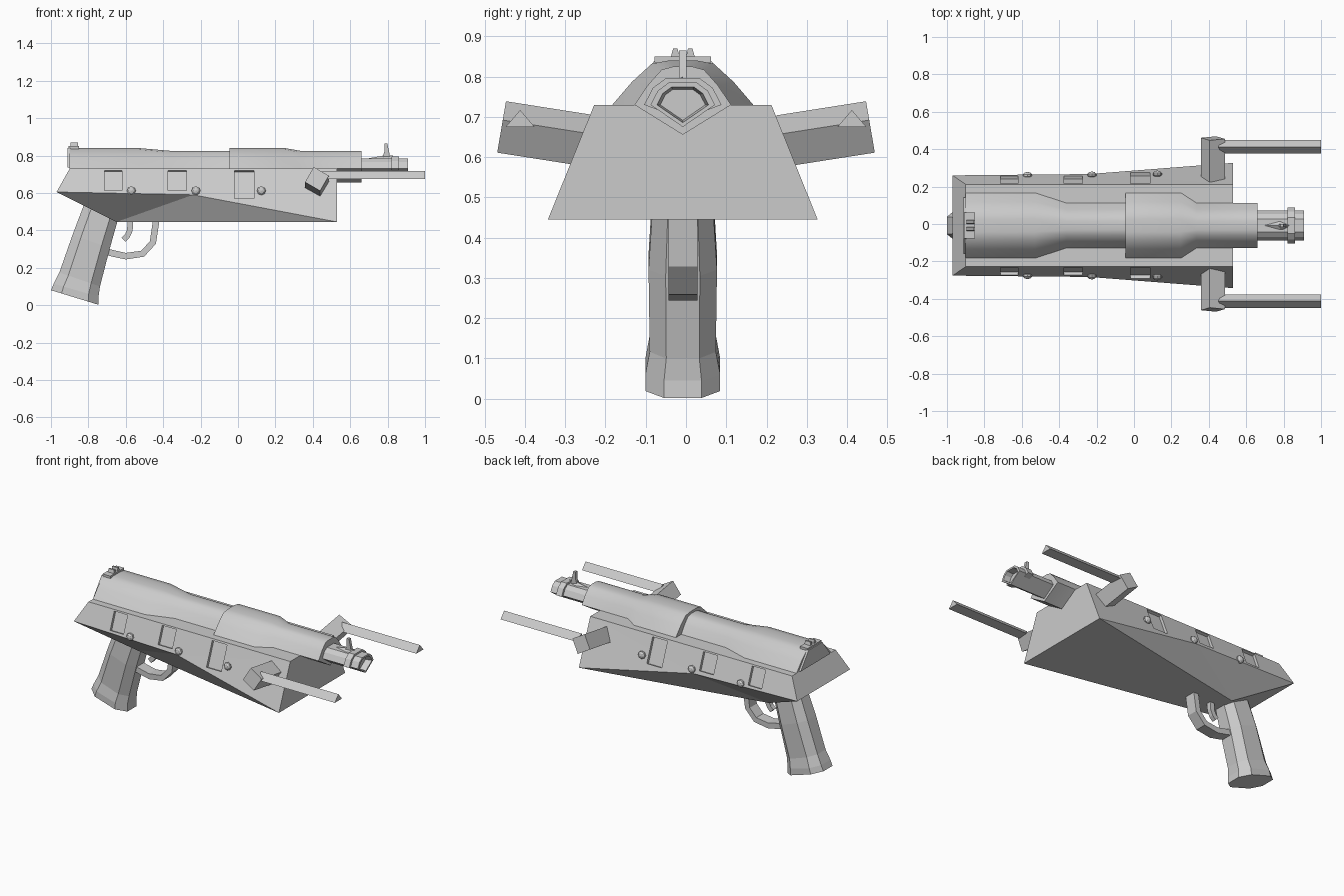
import bpy, bmesh, math
from mathutils import Matrix, Vector

if "Cube" in bpy.data.objects:
    bpy.data.objects.remove(bpy.data.objects["Cube"])

OFF = -0.008  # slight sideways offset of the central parts
grey = bpy.data.materials.new("grey metal")
grey.diffuse_color = (0.6, 0.6, 0.6, 1)
grey.use_nodes = True
grey.node_tree.nodes["Principled BSDF"].inputs["Base Color"].default_value = grey.diffuse_color


def finish(name, bm, smooth=None):
    bmesh.ops.recalc_face_normals(bm, faces=bm.faces)
    me = bpy.data.meshes.new(name)
    bm.to_mesh(me)
    bm.free()
    ob = bpy.data.objects.new(name, me)
    bpy.context.collection.objects.link(ob)
    me.materials.append(grey)
    if smooth:
        bpy.ops.object.select_all(action='DESELECT')
        ob.select_set(True)
        bpy.context.view_layer.objects.active = ob
        bpy.ops.object.shade_smooth_by_angle(angle=math.radians(smooth))
    return ob


def loft(name, loops, smooth=None):
    """Skin a list of equal-length closed loops and cap the ends."""
    bm = bmesh.new()
    rings = [[bm.verts.new(p) for p in lp] for lp in loops]
    n = len(rings[0])
    for a, b in zip(rings, rings[1:]):
        for i in range(n):
            j = (i + 1) % n
            bm.faces.new((a[i], a[j], b[j], b[i]))
    bm.faces.new(rings[0])
    bm.faces.new(rings[-1])
    return finish(name, bm, smooth)


def box(name, x0, x1, y0, y1, z0, z1):
    return loft(name, [[(x, y0, z0), (x, y1, z0), (x, y1, z1), (x, y0, z1)] for x in (x0, x1)])


def strip(name, path, half_w, thick):
    """Flat bar following a path in the x-z plane."""
    pts = [Vector(p) for p in path]
    loops = []
    for i, p in enumerate(pts):
        t = (pts[min(i + 1, len(pts) - 1)] - pts[max(i - 1, 0)]).normalized()
        n = Vector((-t.y, t.x)) * thick / 2
        a, b = p + n, p - n
        loops.append([(a.x, OFF - half_w, a.y), (a.x, OFF + half_w, a.y),
                      (b.x, OFF + half_w, b.y), (b.x, OFF - half_w, b.y)])
    return loft(name, loops)


# Wedge-shaped receiver: deck, flared sides, undercut belly
bm = bmesh.new()
V = {}
for s in (-1, 1):
    for key, p in {"top_r": (-.90, .22, .73), "top_f": (.53, .22, .73), "edge_r": (-.97, .268, .605),
                   "edge_m": (-.24, .275, .59), "edge_f": (.53, .335, .445),
                   "bot_r": (-.65, .10, .445)}.items():
        V[key, s] = bm.verts.new((p[0], OFF + s * p[1], p[2]))
for s in (-1, 1):
    for keys in (("top_r", "top_f", "edge_m"), ("top_f", "edge_f", "edge_m"), ("top_r", "edge_m", "edge_r"),
                 ("edge_r", "edge_m", "bot_r"), ("edge_m", "edge_f", "bot_r")):
        bm.faces.new([V[k, s] for k in keys])
for a, b in (("top_r", "top_f"), ("top_f", "edge_f"), ("edge_f", "bot_r"),
             ("bot_r", "edge_r"), ("edge_r", "top_r")):
    bm.faces.new((V[a, -1], V[b, -1], V[b, 1], V[a, 1]))
receiver = finish("receiver", bm)

# Shallow recesses in both sides
bm = bmesh.new()
for s in (-1, 1):
    for x0, x1, z0 in ((-.715, -.62, .61), (-.375, -.275, .61), (-.02, .085, .565)):
        y_mid = OFF + s * (.22 + (.73 - (z0 + .725) / 2) * .4)
        m = (Matrix.Translation(((x0 + x1) / 2, y_mid, (z0 + .725) / 2))
             @ Matrix.Rotation(s * math.radians(21), 4, 'X')
             @ Matrix.Diagonal((x1 - x0, .036, .725 - z0, 1)))
        bmesh.ops.create_cube(bm, size=1, matrix=m)
cutter = finish("recess_cutter", bm)
cutter.hide_render = True
cutter.hide_viewport = True
mod = receiver.modifiers.new("recesses", 'BOOLEAN')
mod.operation = 'DIFFERENCE'
mod.solver = 'EXACT'
mod.object = cutter

# Bolts along the side edges
for s in (-1, 1):
    for i, (x, y) in enumerate(((-.57, .268), (-.225, .27), (.125, .275))):
        bm = bmesh.new()
        bmesh.ops.create_uvsphere(bm, u_segments=8, v_segments=5, radius=.025, matrix=Matrix.Translation(
            (x, OFF + s * y, .612)) @ Matrix.Diagonal((1, .75, 1, 1)) @ Matrix.Rotation(math.pi / 2, 4, 'X'))
        finish("bolt", bm)


# Upper barrel housing with two wide sections
def barrel_loop(x, w, top):
    half = [(w, .73), (.72 * w, .73 + (top - .73) * .52), (.44 * w, top - .008), (.2 * w, top)]
    pts = half + [(-y, z) for y, z in reversed(half)] + [(0, .73 - .62 * w)]
    return [(x, OFF + y, z) for y, z in pts]


loft("barrel_housing", [barrel_loop(*p) for p in (
    (-.90, .175, .84), (-.53, .175, .84), (-.36, .12, .825), (-.045, .12, .825), (-.045, .175, .84),
    (.25, .175, .84), (.335, .12, .825), (.66, .12, .825))], 35)


# Muzzle with collar and open bore
def muzzle_loop(x, k, bottom=.675):
    half = [(.08, .73), (.062, .765), (.035, .785)]
    pts = half + [(-y, z) for y, z in reversed(half)] + [(0, bottom)]
    return [(x, OFF + y * k, .73 + (z - .73) * k) for y, z in pts]


loft("muzzle", [muzzle_loop(.64, 1), muzzle_loop(.91, 1), muzzle_loop(.91, .8), muzzle_loop(.87, .7)])
loft("muzzle_collar", [muzzle_loop(.82, 1.2, .70), muzzle_loop(.86, 1.2, .70)])

# Front sight: ramp and blade
loft("sight_ramp", [[(.68, OFF, .782), (.68, OFF + .002, .78), (.68, OFF - .002, .78)],
                    [(.78, OFF, .80), (.78, OFF + .03, .78), (.78, OFF - .03, .78)],
                    [(.83, OFF, .80), (.83, OFF + .008, .78), (.83, OFF - .008, .78)]])
loft("sight_blade", [[(x0, OFF - .009, z), (x1, OFF - .009, z), (x1, OFF + .009, z), (x0, OFF + .009, z)]
                     for x0, x1, z in ((.77, .815, .78), (.782, .808, .82), (.782, .798, .865))])

# Rear plate and rear sight
loft("rear_plate", [[(x, OFF + y, z) for y, z in ((-.15, .735), (.15, .735), (.07, .84), (-.07, .84))]
                    for x in (-.912, -.895)])
box("rear_sight_base", -.905, -.85, OFF - .07, OFF + .07, .835, .85)
for s in (-1, 1):
    loft("rear_sight_post", [[(x, OFF + s * y, z) for y, z in ((.008, .848), (.03, .848), (.024, .87), (.013, .87))]
                             for x in (-.895, -.855)])

# Grip: eight-sided section, flared foot
grip = []
for (xa, za), (xb, zb), w in (((-.80, .60), (-.63, .50), .072), ((-.885, .375), (-.685, .305), .085),
                              ((-.955, .175), (-.738, .10), .082), ((-.985, .115), (-.746, .045), .093),
                              ((-1.0, .08), (-.745, .002), .093)):
    ring = []
    for t, k in ((0, .5), (.22, 1), (.78, 1), (1, .5)):
        ring.append((xa + (xb - xa) * t, k * w, za + (zb - za) * t))
    ring += [(x, -y, z) for x, y, z in reversed(ring)]
    grip.append([(x, y + OFF, z) for x, y, z in ring])
loft("grip", grip)

# Trigger and its guard
strip("trigger_guard", [(-.70, .285), (-.66, .275), (-.60, .262), (-.51, .275), (-.455, .335), (-.437, .455)], .036, .035)
strip("trigger", [(-.575, .47), (-.578, .40), (-.592, .37), (-.612, .35)], .014, .03)

# Side arms and three-sided rods
for s in (-1, 1):
    loops = []
    for y, z in ((.235, .64), (.458, .675)):
        ring = []
        for i in range(4):
            a = math.radians(i * 90 + 15)
            u, v = .066 * math.cos(a), .066 * math.sin(a)
            ring.append((.422 + u, s * (y - .17 * v), z + v))
        loops.append(ring)
    loft("side_arm", loops)
    loft("side_rod", [[(x0, s * .412, .717), (x, s * .448, .675), (x, s * .376, .675)]
                      for x0, x in ((.45, .47), (1.0, 1.0))])
